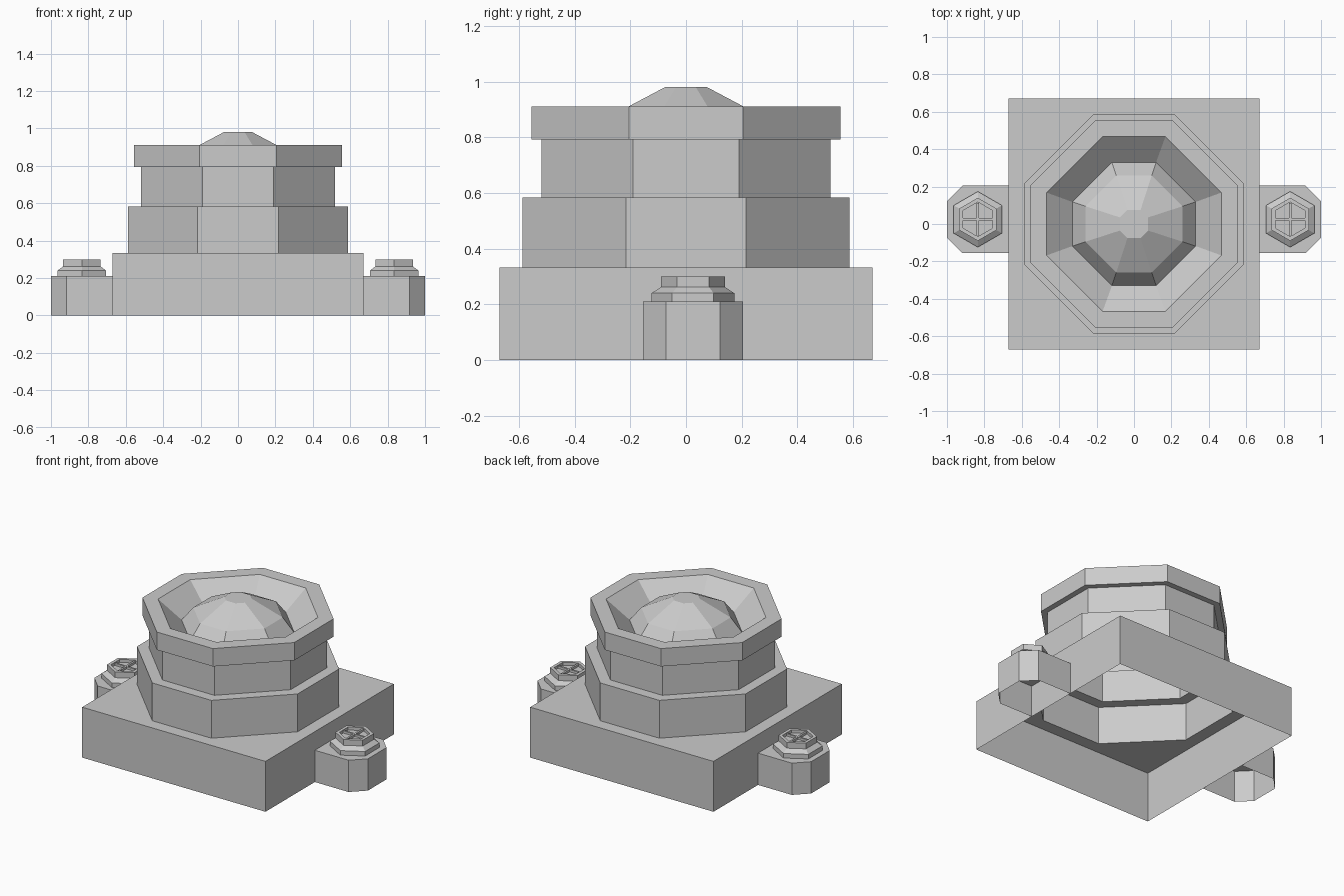
import bpy, bmesh
from math import sin, cos, pi

if "Cube" in bpy.data.objects:
    bpy.data.objects.remove(bpy.data.objects["Cube"])


def finish(name, bm, mirrored=False):
    mesh = bpy.data.meshes.new(name)
    bm.to_mesh(mesh)
    bm.free()
    obj = bpy.data.objects.new(name, mesh)
    bpy.context.collection.objects.link(obj)
    if mirrored:
        obj.modifiers.new("mirror", 'MIRROR').use_axis[0] = True
    return obj


def loft(bm, rings, cap=True):
    """Skin (points, z) rings into an open-bottomed shell; return vertex rings."""
    rows = [[bm.verts.new((x, y, z)) for x, y in pts] for pts, z in rings]
    for low, high in zip(rows, rows[1:]):
        n = len(low)
        for i in range(n):
            j = (i + 1) % n
            bm.faces.new((low[i], low[j], high[j], high[i]))
    if cap:
        bm.faces.new(rows[-1])
    return rows


def octagon(a, h):
    return [(a, -h), (a, h), (h, a), (-h, a), (-a, h), (-a, -h), (-h, -a), (h, -a)]


def hexagon(r, cx, cy):
    return [(cx + r * cos(pi / 6 + i * pi / 3), cy + r * sin(pi / 6 + i * pi / 3))
            for i in range(6)]


# Square base, open below, with an octagonal opening under the tower
S, BASE_Z = 0.67, 0.333
bm = bmesh.new()
square = [(S, -S), (S, S), (-S, S), (-S, -S)]
corners = loft(bm, [(square, 0), (square, BASE_Z)], cap=False)[1]
hole = [bm.verts.new((x, y, BASE_Z)) for x, y in octagon(0.587, 0.216)]
for i in range(4):
    c0, c1 = corners[i], corners[(i + 1) % 4]
    o0, o1, o2 = hole[2 * i], hole[2 * i + 1], hole[(2 * i + 2) % 8]
    bm.faces.new((c0, c1, o1, o0))
    bm.faces.new((c1, o2, o1))
finish("square_base", bm)

# Stepped tower, rim, bowl and faceted dome: (half width, half edge, height)
tower = [(0.587, 0.216, BASE_Z), (0.587, 0.216, 0.583), (0.518, 0.19, 0.583),
         (0.518, 0.19, 0.792), (0.555, 0.205, 0.792), (0.555, 0.205, 0.91),
         (0.467, 0.168, 0.91), (0.33, 0.118, 0.79), (0.26, 0.095, 0.882),
         (0.075, 0.035, 0.98)]
bm = bmesh.new()
loft(bm, [(octagon(a, h), z) for a, h, z in tower])
finish("stepped_tower", bm)

# Side lugs with chamfered outer corners
lug = [(0.67, -0.155), (0.917, -0.155), (1.0, -0.072), (1.0, 0.122),
       (0.917, 0.205), (0.67, 0.205)]
bm = bmesh.new()
loft(bm, [(lug, 0), (lug, 0.21)])
finish("side_lug", bm, True)

# Hexagonal bolts with flange and recessed top: (radius, height)
CX, CY = 0.835, 0.025
bolt = [(0.149, 0.21), (0.149, 0.24), (0.115, 0.262), (0.115, 0.30),
        (0.092, 0.30), (0.092, 0.28)]
bm = bmesh.new()
loft(bm, [(hexagon(r, CX, CY), z) for r, z in bolt])
finish("hex_bolt", bm, True)

# Thin cross bars in the bolt recess
bm = bmesh.new()
for hx, hy in ((0.079, 0.006), (0.006, 0.088)):
    bar = [(CX + hx, CY - hy), (CX + hx, CY + hy), (CX - hx, CY + hy), (CX - hx, CY - hy)]
    loft(bm, [(bar, 0.28), (bar, 0.295)])
finish("bolt_cross", bm, True)
